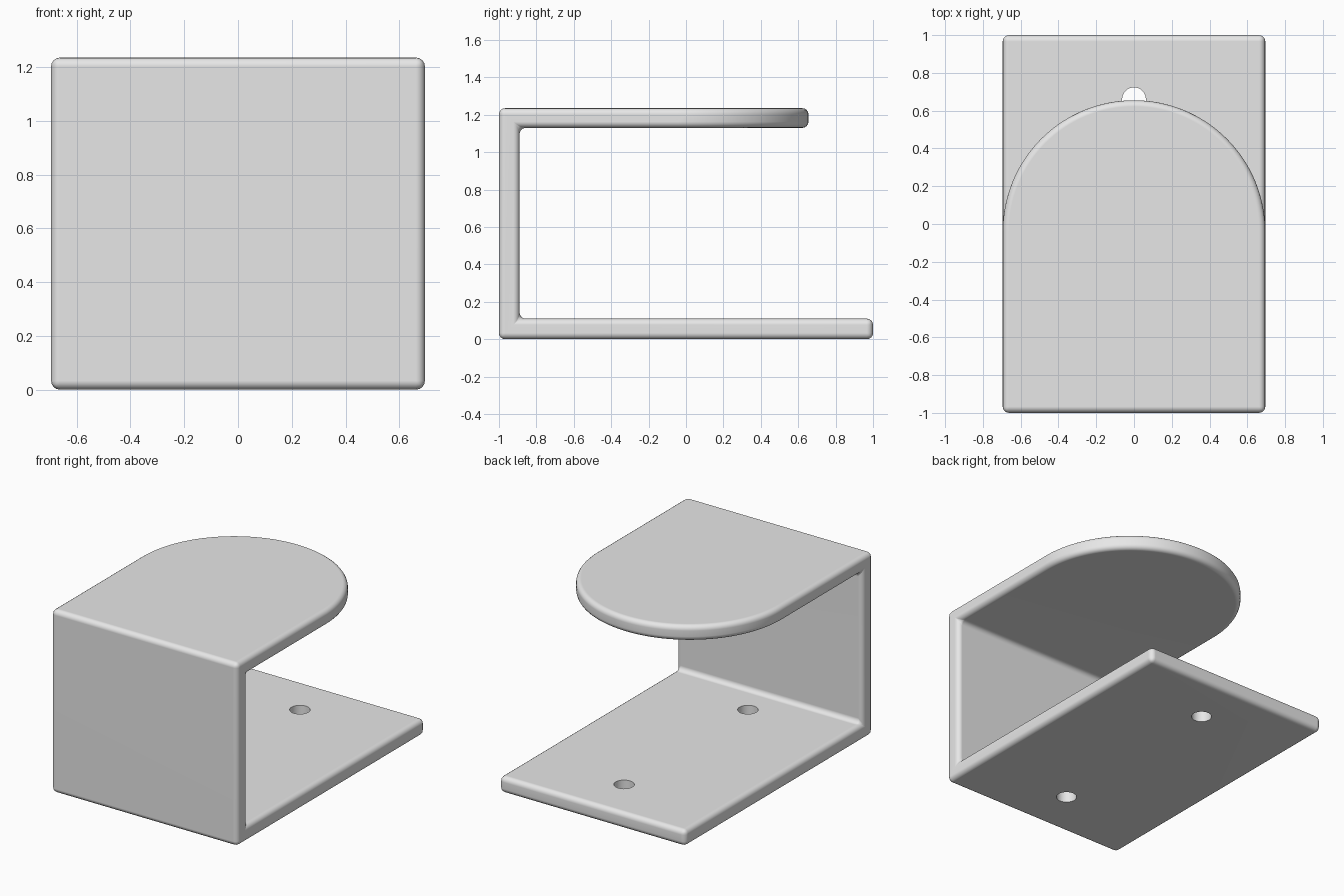
import bpy, bmesh, math

old = bpy.data.objects.get("Cube")
if old:
    bpy.data.objects.remove(old, do_unlink=True)

HALF_W = 0.695
ARC_Y = -0.04          # where the straight arm meets the rounded end
ARC_STEPS = 64
HOLE_R = 0.063
HOLE_Y = 0.66

# Single plain grey finish
grey = bpy.data.materials.new("plain_grey")
grey.use_nodes = True
grey.diffuse_color = (0.8, 0.8, 0.8, 1)
grey.node_tree.nodes["Principled BSDF"].inputs["Base Color"].default_value = (0.8, 0.8, 0.8, 1)


def add_object(name, bm):
    bmesh.ops.recalc_face_normals(bm, faces=bm.faces[:])
    mesh = bpy.data.meshes.new(name)
    bm.to_mesh(mesh)
    bm.free()
    mesh.materials.append(grey)
    obj = bpy.data.objects.new(name, mesh)
    bpy.context.collection.objects.link(obj)
    return obj


# Bracket: C-shaped side profile (y, z), spanned across x, with a round top arm
profile = [(-1, 0), (1, 0), (1, 0.11), (-0.89, 0.11),
           (-0.89, 1.13), (ARC_Y, 1.13), (ARC_Y, 1.235), (-1, 1.235)]
bm = bmesh.new()
right = [bm.verts.new((HALF_W, y, z)) for y, z in profile]
left = [bm.verts.new((-HALF_W, y, z)) for y, z in profile]


def arc(start, end):
    """Half circle of vertices joining the two sides of the arm."""
    inner = []
    for i in range(1, ARC_STEPS):
        a = math.pi * i / ARC_STEPS
        inner.append(bm.verts.new((HALF_W * math.cos(a),
                                   ARC_Y + HALF_W * math.sin(a), start.co.z)))
    return [start] + inner + [end]


under, over = arc(right[5], left[5]), arc(right[6], left[6])
bm.faces.new(right)
bm.faces.new(left[::-1])
for i in (0, 1, 2, 3, 7):
    j = (i + 1) % len(profile)
    bm.faces.new((right[i], left[i], left[j], right[j]))
bm.faces.new(under + [left[4], right[4]])
bm.faces.new(over + [left[7], right[7]])
for i in range(ARC_STEPS):
    bm.faces.new((under[i], under[i + 1], over[i + 1], over[i]))
bracket = add_object("bracket", bm)

# Rounded edges and inner fillets
bevel = bracket.modifiers.new("rounded_edges", "BEVEL")
bevel.width = 0.033
bevel.segments = 4
bevel.limit_method = "ANGLE"
bevel.angle_limit = math.radians(30)

# Two screw holes through the base plate
bm = bmesh.new()
for y in (-HOLE_Y, HOLE_Y):
    made = bmesh.ops.create_cone(bm, cap_ends=True, segments=32, radius1=HOLE_R,
                                 radius2=HOLE_R, depth=0.4)
    bmesh.ops.translate(bm, verts=made["verts"], vec=(0, y, 0.05))
cutter = add_object("screw_hole_cutter", bm)
cutter.hide_render = True
holes = bracket.modifiers.new("screw_holes", "BOOLEAN")
holes.operation = "DIFFERENCE"
holes.solver = "EXACT"
holes.object = cutter

# Bake the shape, then shade it smooth with flat broad faces
bpy.ops.object.select_all(action="DESELECT")
bracket.select_set(True)
bpy.context.view_layer.objects.active = bracket
bpy.ops.object.convert(target="MESH")
bpy.data.objects.remove(cutter, do_unlink=True)
bpy.ops.object.shade_smooth_by_angle(angle=math.radians(35))
weighted = bracket.modifiers.new("weighted_normals", "WEIGHTED_NORMAL")
weighted.keep_sharp = True
